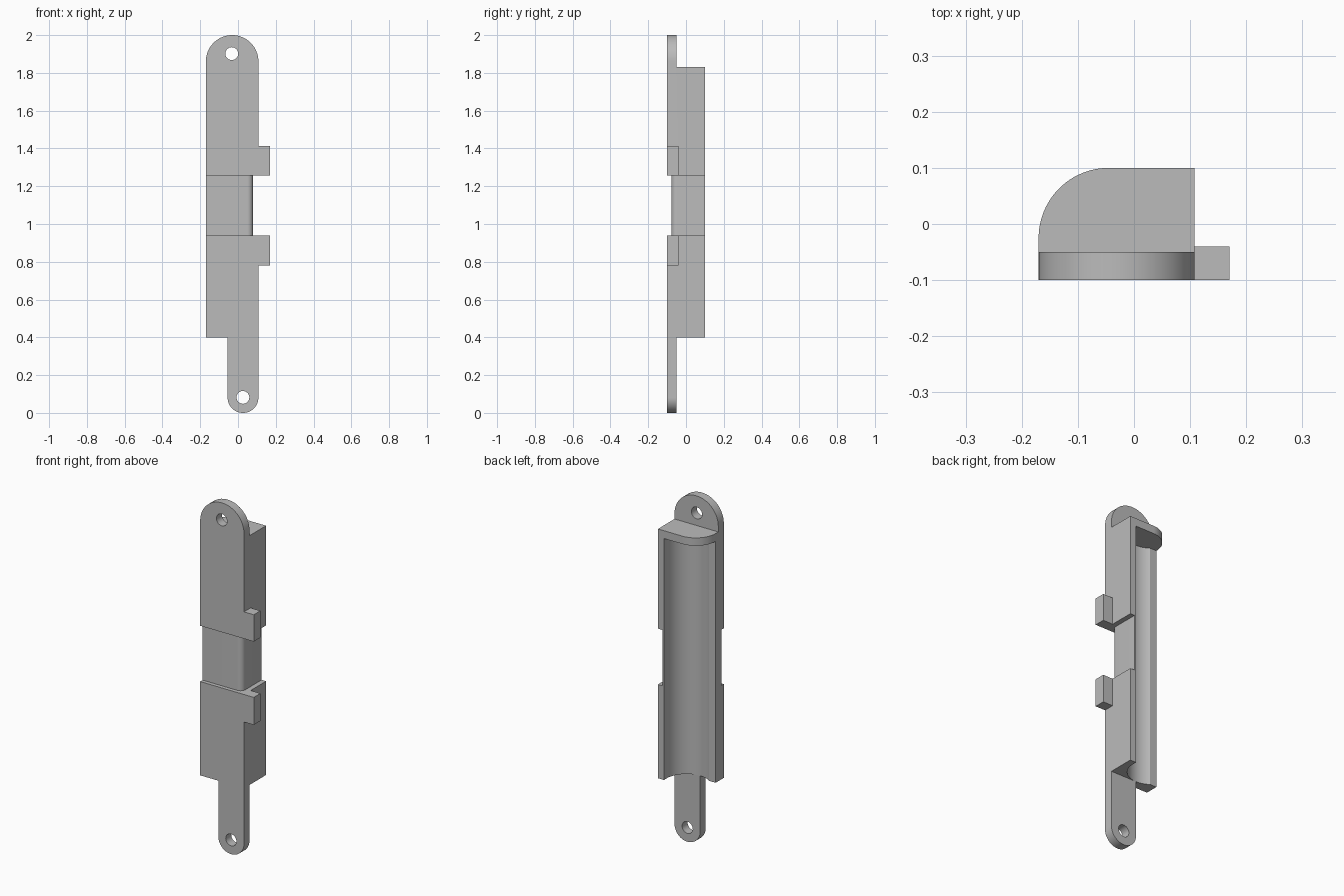
import bpy, bmesh
from math import sin, cos, pi, radians
from mathutils import Vector

cube = bpy.data.objects.get("Cube")
if cube:
    bpy.data.objects.remove(cube, do_unlink=True)

gray = bpy.data.materials.new("plain gray")
gray.use_nodes = True
gray.diffuse_color = (0.5, 0.5, 0.5, 1)
gray.node_tree.nodes["Principled BSDF"].inputs["Base Color"].default_value = (0.5, 0.5, 0.5, 1)

LEFT, RIGHT, FRONT, BACK = -0.17, 0.108, -0.1, 0.1
PLATE_BACK = -0.05


def arc(cx, cy, r, start, end, steps=24):
    """Points on an arc, angles in degrees."""
    angles = [radians(start + (end - start) * i / steps) for i in range(steps + 1)]
    return [(cx + r * cos(a), cy + r * sin(a)) for a in angles]


def prism(name, points, low, high, axis="z"):
    """Extrude a profile along z (points are x, y) or along y (points are x, z)."""
    bm = bmesh.new()
    place = (lambda u, v: (u, v, low)) if axis == "z" else (lambda u, v: (u, low, v))
    face = bm.faces.new([bm.verts.new(place(u, v)) for u, v in points])
    shift = Vector((0, 0, high - low)) if axis == "z" else Vector((0, high - low, 0))
    new = bmesh.ops.extrude_face_region(bm, geom=[face])["geom"]
    bmesh.ops.translate(bm, verts=[v for v in new if isinstance(v, bmesh.types.BMVert)], vec=shift)
    bmesh.ops.recalc_face_normals(bm, faces=bm.faces)
    mesh = bpy.data.meshes.new(name)
    bm.to_mesh(mesh)
    bm.free()
    mesh.materials.append(gray)
    obj = bpy.data.objects.new(name, mesh)
    bpy.context.collection.objects.link(obj)
    return obj


def rect(x0, x1, y0, y1):
    return [(x0, y0), (x1, y0), (x1, y1), (x0, y1)]


def combine(target, part, operation):
    """Apply a boolean and discard the operand."""
    mod = target.modifiers.new(operation, "BOOLEAN")
    mod.operation, mod.solver, mod.object = operation, "EXACT", part
    bpy.context.view_layer.objects.active = target
    bpy.ops.object.modifier_apply(modifier=mod.name)
    bpy.data.objects.remove(part, do_unlink=True)


# Trough body: tall wall on one side, low wall on the other
groove = arc(-0.055, 0.075, 0.125, 0, -126, 36)
tip = groove[-1][1]
section = [(LEFT, FRONT), (RIGHT, FRONT), (RIGHT, BACK), (0.07, BACK)] + groove + [(LEFT, tip)]
holder = prism("trough_holder", section, 0.4, 1.8)

# Rounded end cap closing the top of the trough
cap = [(LEFT, FRONT), (RIGHT, FRONT), (RIGHT, BACK)] + arc(-0.045, -0.025, 0.125, 90, 180)
combine(holder, prism("end_cap", cap, 1.785, 1.83), "UNION")

# Mounting lugs, running on as the front plate
top_lug = [(LEFT, 1.7), (RIGHT, 1.7)] + arc(-0.031, 1.861, 0.139, 0, 180, 32)
low_lug = [(RIGHT, 0.5), (-0.055, 0.5)] + arc(0.0265, 0.0815, 0.0815, 180, 360, 32)
for name, shape in (("top_lug", top_lug), ("bottom_lug", low_lug)):
    combine(holder, prism(name, shape, FRONT, PLATE_BACK, "y"), "UNION")

# Side tabs
for low, high in ((0.78, 0.938), (1.258, 1.412)):
    combine(holder, prism("side_tab", rect(0.09, 0.17, FRONT, -0.04), low, high), "UNION")

# Waist recess with a rounded front corner
waist = [(-0.3, -0.078)] + arc(0.05, -0.048, 0.03, -90, 0, 10) + [
    (0.08, 0.2), (0.3, 0.2), (0.3, -0.2), (-0.3, -0.2)]
combine(holder, prism("waist_cutter", waist, 0.938, 1.258), "DIFFERENCE")

# Screw holes
for x, z in ((-0.033, 1.902), (0.026, 0.082)):
    hole = arc(x, z, 0.034, 0, 360, 28)[:-1]
    combine(holder, prism("hole_cutter", hole, -0.2, 0.03, "y"), "DIFFERENCE")

# Tidy flat faces, then shade curves smooth
bm = bmesh.new()
bm.from_mesh(holder.data)
bmesh.ops.remove_doubles(bm, verts=bm.verts, dist=0.0001)
bmesh.ops.dissolve_limit(bm, angle_limit=radians(0.5), verts=bm.verts, edges=bm.edges)
bm.to_mesh(holder.data)
bm.free()
bpy.ops.object.select_all(action="DESELECT")
holder.select_set(True)
bpy.context.view_layer.objects.active = holder
bpy.ops.object.shade_smooth_by_angle(angle=radians(30))
